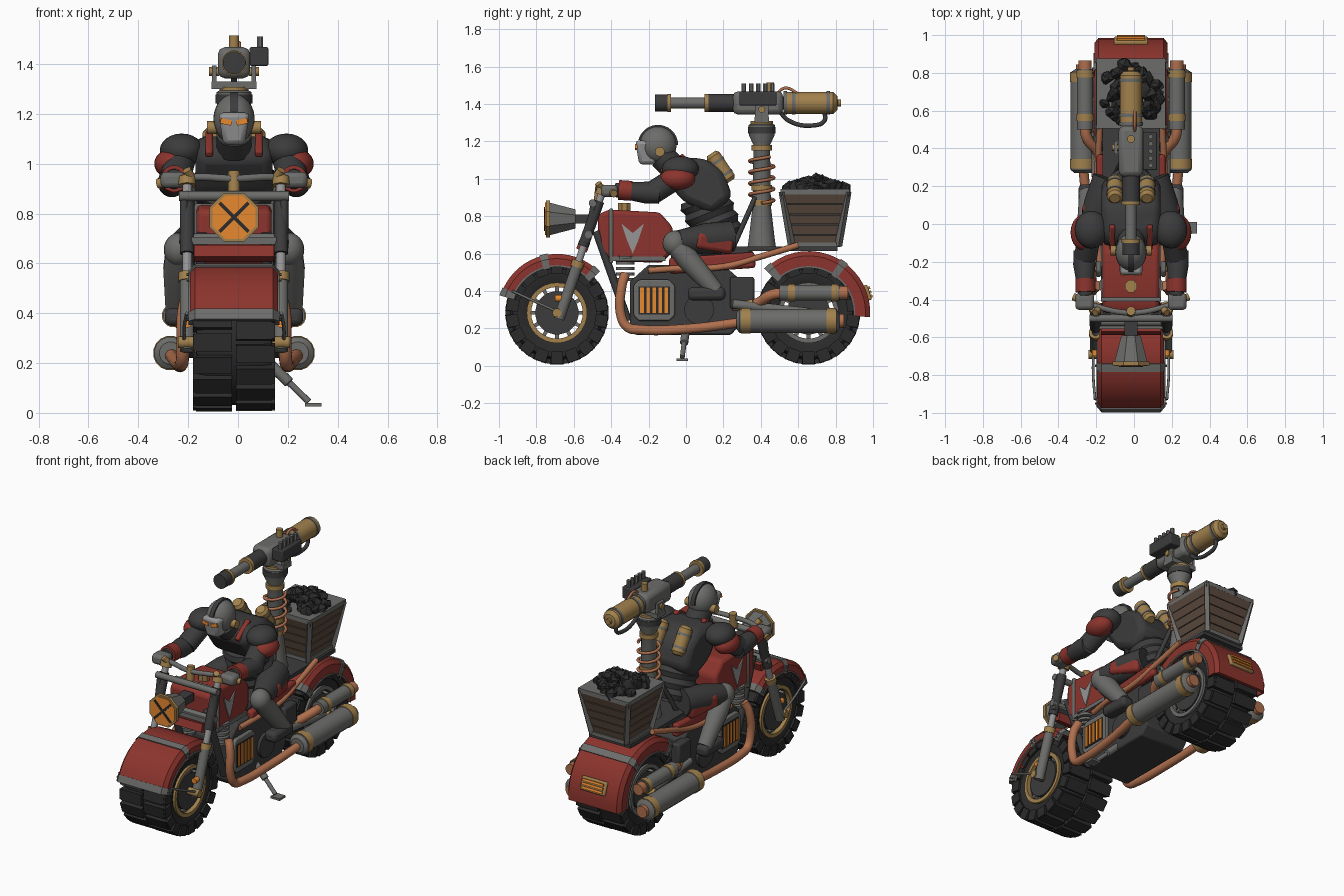
import bpy, bmesh, math, random
from mathutils import Vector, Matrix, Euler

if "Cube" in bpy.data.objects:
    bpy.data.objects.remove(bpy.data.objects["Cube"])
random.seed(4)
CENTRE = -.016


def material(name, *rgb):
    mat = bpy.data.materials.new(name)
    mat.use_nodes = True
    mat.diffuse_color = (*rgb, 1)
    mat.node_tree.nodes["Principled BSDF"].inputs["Base Color"].default_value = (*rgb, 1)
    return mat


RED = material("red paint", .26, .034, .026)
BLACK = material("black rubber", .024, .024, .024)
DARK = material("dark steel", .045, .045, .046)
GREY = material("grey steel", .15, .15, .145)
LIGHT = material("light steel", .3, .3, .3)
GOLD = material("brass", .36, .22, .075)
COPPER = material("copper", .43, .16, .075)
WOOD = material("brown planks", .105, .068, .048)
ORANGE = material("orange glow", .8, .25, .03)


def place(name, mesh, mat, mirror=False, bevel=0):
    mesh.materials.clear()
    mesh.materials.append(mat)
    mesh.shade_smooth()
    mesh.set_sharp_from_angle(angle=math.radians(35))
    ob = bpy.data.objects.new(name, mesh)
    bpy.context.scene.collection.objects.link(ob)
    ob.location.x = CENTRE
    if bevel:
        mod = ob.modifiers.new("rounded edges", "BEVEL")
        mod.width, mod.segments = bevel, 2
    if mirror:
        ob.modifiers.new("both sides", "MIRROR").use_mirror_merge = False


def finish(name, bm, mat, **options):
    bmesh.ops.recalc_face_normals(bm, faces=bm.faces[:])
    mesh = bpy.data.meshes.new(name)
    bm.to_mesh(mesh)
    bm.free()
    place(name, mesh, mat, **options)


def loft(bm, rings, closed=False):
    rings = [[bm.verts.new(p) for p in ring] for ring in rings]
    count = len(rings[0])
    for p, q in zip(rings, rings[1:] + (rings[:1] if closed else [])):
        for i in range(count):
            j = (i + 1) % count
            bm.faces.new((p[i], p[j], q[j], q[i]))
    if not closed:
        bm.faces.new(rings[0])
        bm.faces.new(rings[-1])


def add_box(bm, centre, size, rot=(0, 0, 0), top=1):
    verts = bmesh.ops.create_cube(bm, size=1)["verts"]
    for v in verts:
        if v.co.z > 0:
            v.co.x, v.co.y = v.co.x * top, v.co.y * top
    turn = Euler([math.radians(a) for a in rot]).to_matrix().to_4x4()
    bmesh.ops.transform(bm, verts=verts, matrix=Matrix.Translation(centre) @ turn @ Matrix.Diagonal((*size, 1)))


def box(name, centre, size, mat, rot=(0, 0, 0), top=1, **options):
    bm = bmesh.new()
    add_box(bm, centre, size, rot, top)
    finish(name, bm, mat, **options)


def add_rod(bm, a, b, radii, sides=16):
    a, axis = Vector(a), Vector(b) - Vector(a)
    turn = axis.to_track_quat("Z", "Y")
    if not isinstance(radii, list):
        radii = [(0, radii), (1, radii)]
    angles = [math.tau * (i + .5) / sides for i in range(sides)]
    loft(bm, [[a + axis * t + turn @ Vector((r * math.cos(g), r * math.sin(g), 0)) for g in angles]
              for t, r in radii])


def rod(name, a, b, radii, mat, sides=16, **options):
    bm = bmesh.new()
    add_rod(bm, a, b, radii, sides)
    finish(name, bm, mat, **options)


def bands(name, a, b, places, radius, width, mat, **options):
    bm = bmesh.new()
    a, axis = Vector(a), Vector(b) - Vector(a)
    for t in places:
        half = axis.normalized() * width / 2
        add_rod(bm, a + axis * t - half, a + axis * t + half, radius)
    finish(name, bm, mat, **options)


def ball(name, centre, radii, mat, **options):
    bm = bmesh.new()
    bmesh.ops.create_uvsphere(bm, u_segments=20, v_segments=12, radius=1,
                              matrix=Matrix.Translation(centre) @ Matrix.Diagonal((*radii, 1)))
    finish(name, bm, mat, **options)


def prism(name, profile, x0, x1, mat, **options):
    bm = bmesh.new()
    loft(bm, [[(x, y, z) for y, z in profile] for x in (x0, x1)])
    finish(name, bm, mat, **options)


def spin(name, profile, cy, cz, mat, start=0, end=360, steps=32, **options):
    full = end - start >= 360
    angles = [math.radians(start + (end - start) * i / steps) for i in range(steps + (not full))]
    bm = bmesh.new()
    loft(bm, [[(x, cy + r * math.cos(g), cz + r * math.sin(g)) for x, r in profile] for g in angles], full)
    finish(name, bm, mat, **options)


def tube(name, points, radius, mat, **options):
    curve = bpy.data.curves.new(name, "CURVE")
    curve.dimensions, curve.bevel_depth, curve.bevel_resolution = "3D", radius, 5
    curve.resolution_u, curve.use_fill_caps = 6, True
    spline = curve.splines.new("BEZIER")
    spline.bezier_points.add(len(points) - 1)
    for knot, p in zip(spline.bezier_points, points):
        knot.co = p
        knot.handle_left_type = knot.handle_right_type = "AUTO"
    temp = bpy.data.objects.new(name + " path", curve)
    bpy.context.scene.collection.objects.link(temp)
    graph = bpy.context.evaluated_depsgraph_get()
    mesh = bpy.data.meshes.new_from_object(temp.evaluated_get(graph))
    bpy.data.objects.remove(temp)
    place(name, mesh, mat, **options)


# Open wheels with staggered tread blocks, and fenders with bands and edge strips
def wheel(side, cy, rim):
    cz = .283
    half = [(.13, .142), (.152, .18), (.15, .236), (.12, .252)]
    spin(side + "_tyre", half + [(-x, r) for x, r in half[::-1]], cy, cz, BLACK)
    bm = bmesh.new()
    for i in range(36):
        a = math.radians(i * 10)
        x = .08 if i % 2 else -.08
        for dx, r, size in ((0, .26, (.145, .03, .072)), (math.copysign(.068, x), .24, (.034, .065, .066))):
            add_box(bm, (x + dx, cy + r * math.cos(a), cz + r * math.sin(a)), size, (i * 10, 0, 0))
    finish(side + "_tread", bm, BLACK)
    spin(side + "_rim", [(.13, .138), (.13, .162), (.157, .162), (.157, .138)], cy, cz, rim, mirror=True)
    rod(side + "_brake_disc", (-.148, cy, cz), (.148, cy, cz), .116, DARK, 24)
    bm = bmesh.new()
    for i in range(6):
        add_box(bm, (0, cy, cz), (.25, .29, .02), (i * 30, 0, 0))
    finish(side + "_spokes", bm, GREY)
    rod(side + "_hub", (-.225, cy, cz), (.225, cy, cz), .024, GOLD)


def fender(side, cy, half, inner, outer, start, end, marks):
    def shell(g):
        edge = [(half + g, inner - g), (half + g, outer - .025), (half - .02, outer + g)]
        hollow = [(half - .012, inner - g), (half - .012, outer - .025)]
        return edge + [(-x, r) for x, r in edge[::-1]] + [(-x, r) for x, r in hollow] + hollow[::-1]
    spin(side + "_fender", shell(0), cy, .283, RED, start, end, 18)
    for mark in marks:
        spin(side + "_fender_band", shell(.006), cy, .283, GREY, mark - 4, mark + 4, 2)
    strip = [(half, inner), (half, inner + .01), (half + .006, inner + .01), (half + .006, inner)]
    spin(side + "_fender_edge", strip, cy, .283, GREY, start, end, 18, mirror=True)
    bm = bmesh.new()
    for mark in marks:
        for r in (inner + .012, outer - .035):
            p = Vector((half, cy + r * math.cos(math.radians(mark)), .283 + r * math.sin(math.radians(mark))))
            add_rod(bm, p, p + Vector((.014, 0, 0)), .006, 6)
    finish(side + "_fender_rivets", bm, GREY, mirror=True)


wheel("front", -.69, GOLD)
wheel("rear", .655, GREY)
fender("front", -.69, .176, .245, .315, 45, 162, (48, 103, 159))
fender("rear", .655, .193, .24, .33, -4, 134, (55, 131))
box("tail_lamp_frame", (0, .967, .39), (.18, .03, .085), GOLD, (19, 0, 0), bevel=.008)
for row in (-.022, 0, .022):
    box("tail_lamp_strip", (0, .98 - row * .3, .393 + row), (.15, .022, .015), ORANGE, (19, 0, 0))

# Front fork, crash bars, handlebar and headlight
foot, head = (.188, -.68, .25), (.188, -.44, .95)
rod("fork_rod", foot, head, .02, LIGHT, mirror=True)
rod("fork_lower_leg", foot, (.188, -.583, .53), .03, GREY, mirror=True)
rod("fork_sleeve", (.188, -.55, .64), (.188, -.465, .88), .029, DARK, mirror=True)
bands("fork_collars", foot, head, (.42, .97), .035, .035, GOLD, mirror=True)
rod("fork_pin", (.188, -.7, .36), (.188, -.62, .36), .018, ORANGE, mirror=True)
tube("fender_stay", [(.2, -.69, .29), (.2, -.8, .34), (.19, -.93, .4)], .007, GREY, mirror=True)
for z, y in ((.87, -.5), (.7, -.52)):
    rod("crash_bar", (-.22, y, z), (.22, y, z), .02, GREY)
rod("crash_bar_upright", (.2, -.53, .66), (.2, -.49, .88), .018, DARK, mirror=True)
box("fork_bridge", (0, -.55, .64), (.32, .06, .05), RED, (-20, 0, 0))
box("fork_bridge_plate", (0, -.53, .69), (.34, .05, .03), GREY)
tube("handlebar", [(-.29, -.39, .92), (-.17, -.44, .945), (0, -.47, .94), (.17, -.44, .945), (.29, -.39, .92)], .015, GREY)
rod("steering_stem", (0, -.47, .88), (0, -.46, .97), .024, GOLD)
rod("grip_end", (.28, -.395, .925), (.305, -.385, .92), .02, GOLD, mirror=True)
rod("lever_clamp", (.175, -.455, .95), (.19, -.47, .975), .018, GOLD, mirror=True)
rod("lamp_shell", (0, -.735, .785), (0, -.59, .785), [(0, .096), (1, .055)], GREY, 8)
rod("lamp_ring", (0, -.748, .785), (0, -.728, .785), .106, GOLD, 8)
rod("lamp_glass", (0, -.753, .785), (0, -.745, .785), .094, ORANGE, 8)
for turn in (-45, 45):
    box("lamp_cross", (0, -.754, .785), (.165, .008, .014), BLACK, (0, turn, 0))
box("lamp_mount", (0, -.54, .785), (.07, .12, .05), DARK)

# Tank, engine and frame
tank = [(-.47, .62), (-.47, .81), (-.41, .835), (-.14, .82), (-.07, .74), (-.07, .61), (-.13, .55), (-.41, .56)]
prism("fuel_tank", tank, -.15, .15, RED, bevel=.02)
box("tank_front_strap", (0, -.4, .695), (.316, .022, .29), GREY, bevel=.006)
box("tank_lower_strap", (0, -.26, .572), (.316, .3, .025), GREY)
dart = [(-.345, .76), (-.285, .71), (-.225, .76), (-.255, .67), (-.285, .6), (-.315, .67)]
prism("tank_dart_plate", dart, .148, .157, LIGHT, mirror=True)
rod("filler_cap", (0, -.33, .82), (0, -.33, .87), .035, GOLD, 8)
prism("engine_block", [(-.3, .2), (-.27, .165), (.24, .165), (.29, .22), (.29, .46), (.2, .54), (-.2, .54), (-.3, .45)],
      -.16, .16, DARK, bevel=.01)
prism("engine_grille", [(-.28, .27), (-.25, .24), (-.09, .24), (-.06, .27), (-.06, .43), (-.09, .46), (-.25, .46), (-.28, .43)],
      .16, .185, GREY, mirror=True, bevel=.006)
box("grille_recess", (.183, -.17, .35), (.01, .17, .15), BLACK, mirror=True)
bm = bmesh.new()
for i in range(5):
    add_box(bm, (.188, -.235 + i * .0325, .35), (.01, .02, .135))
finish("grille_bars", bm, ORANGE, mirror=True)
rod("gear_cover", (.15, .07, .3), (.18, .07, .3), .08, DARK, 20, mirror=True)
box("side_tool_box", (.16, .3, .39), (.06, .13, .17), DARK, mirror=True, bevel=.012)
bands("cylinder_fins", (.12, -.325, .46), (.12, -.325, .58), (0, .25, .5, .75, 1), .05, .016, GREY, mirror=True)
rod("down_tube", (.13, -.48, .72), (.13, -.31, .24), .022, DARK, mirror=True)
rod("swing_arm", (.185, .25, .33), (.185, .67, .283), .025, GREY, mirror=True)
box("seat_flank", (.16, .14, .55), (.045, .46, .085), RED, (4, 0, 0), mirror=True, bevel=.015)
box("seat", (0, .14, .59), (.3, .44, .08), DARK, bevel=.03)
box("rear_deck", (0, .5, .625), (.3, .62, .025), DARK)
rod("kickstand", (.14, 0, .2), (.3, -.02, .045), [(0, .022), (.5, .022), (.52, .013), (1, .013)], GREY)
box("kickstand_foot", (.318, -.02, .033), (.065, .06, .014), GREY)

# Exhausts
tube("lower_pipe", [(.175, -.325, .49), (.198, -.343, .43), (.205, -.345, .26), (.208, -.31, .205), (.212, -.25, .193),
                    (.225, 0, .197), (.255, .32, .235)], .026, COPPER, mirror=True)
low, low_end = (.255, .27, .24), (.255, .82, .24)
rod("lower_silencer", low, low_end, [(0, .045), (.03, .066), (.97, .066), (1, .04)], GREY, mirror=True)
bands("lower_silencer_bands", low, low_end, (.09, .92), .07, .05, GOLD, mirror=True)
rod("lower_tip", low_end, (.255, .845, .24), .038, COPPER, mirror=True)
tube("upper_pipe", [(.15, .25, .32), (.17, .37, .33), (.235, .46, .38), (.243, .55, .39)], .028, COPPER, mirror=True)
up, up_end = (.243, .5, .39), (.243, .82, .39)
rod("upper_silencer", up, up_end, .043, GREY, mirror=True)
bands("upper_silencer_bands", up, up_end, (.2, .92), .047, .035, GOLD, mirror=True)
bands("upper_pipe_collar", (.15, .25, .32), (.17, .37, .33), (.8,), .035, .03, GOLD, mirror=True)
rod("upper_tip", up_end, (.243, .865, .39), .036, COPPER, mirror=True)
tube("frame_pipe", [(.165, -.2, .51), (.18, -.05, .52), (.18, .2, .53), (.17, .42, .59), (.16, .6, .645)], .017, COPPER, mirror=True)

# Crate of coal
bm = bmesh.new()
for i in range(5):
    s = .25 + i * .023
    add_box(bm, (0, .69, .672 + i * .055), (s, s, .05), top=1.08)
finish("crate_planks", bm, WOOD)
box("crate_core", (0, .69, .785), (.23, .23, .29), DARK, top=1.4)
box("crate_foot", (0, .69, .647), (.27, .27, .025), GREY)
box("crate_rim", (0, .69, .93), (.365, .37, .028), GREY)
bm = bmesh.new()
for sx in (-1, 1):
    for sy in (-1, 1):
        add_rod(bm, (sx * .125, .69 + sy * .125, .64), (sx * .173, .69 + sy * .175, .93), .02, 4)
finish("crate_corners", bm, GREY)
bm = bmesh.new()
for i in range(60):
    g, d = random.uniform(0, math.tau), .155 * math.sqrt(random.random())
    spot = (d * math.cos(g), .69 + d * math.sin(g), 1.005 - d * .4)
    bmesh.ops.create_icosphere(bm, subdivisions=1, radius=random.uniform(.026, .045), matrix=Matrix.Translation(spot))
for v in bm.verts:
    v.co += Vector([random.uniform(-.008, .008) for axis in "xyz"])
finish("coal", bm, BLACK)

# Gun post with coil
base, crown = (0, .405, .63), (0, .405, 1.3)
rod("gun_post", base, crown, [(0, .078), (.08, .07), (.33, .05), (.82, .045), (.9, .07), (.98, .072), (1, .05)], GREY)
bands("gun_post_collars", base, crown, (.36, .48, .8), .056, .03, GOLD)
bands("gun_post_cup", base, crown, (.94,), .075, .035, DARK)
bands("gun_post_cap", base, crown, (.99,), .06, .03, GOLD)
coil = [(.064 * math.cos(i * math.pi / 4), .405 + .064 * math.sin(i * math.pi / 4), .87 + i * .0075) for i in range(34)]
tube("post_coil", coil, .009, COPPER)
rod("post_strut", (.09, .25, .63), (.03, .37, .9), .014, DARK, mirror=True)

# Swivel gun
box("gun_yoke_base", (0, .405, 1.315), (.18, .08, .03), GREY)
box("gun_yoke_arm", (.08, .405, 1.35), (.018, .07, .09), GREY, mirror=True)
rod("gun_yoke_pin", (.06, .405, 1.37), (.1, .405, 1.37), .018, GOLD, mirror=True)
box("gun_body", (0, .385, 1.405), (.13, .27, .125), GREY, bevel=.028)
axis_z = 1.405
rod("gun_jacket", (0, .12, axis_z), (0, .26, axis_z), .048, DARK)
rod("gun_barrel", (0, -.12, axis_z), (0, .13, axis_z), .03, GREY)
rod("gun_muzzle", (0, -.165, axis_z), (0, -.1, axis_z), .046, DARK)
bands("gun_barrel_rings", (0, -.09, axis_z), (0, .11, axis_z), (0, 1), .05, .02, GOLD)
rod("gun_tank", (0, .52, axis_z), (0, .83, axis_z), [(0, .06), (.86, .06), (.93, .04), (.94, .018), (1, .018)], GOLD)
bands("gun_tank_bands", (0, .52, axis_z), (0, .8, axis_z), (.04, .2, .86), .064, .018, GREY)
tube("gun_hose", [(0, .5, 1.36), (0, .55, 1.31), (0, .68, 1.285), (0, .74, 1.31), (0, .74, 1.36)], .012, DARK)
tube("gun_feed_pipe", [(.02, .48, 1.45), (.02, .53, 1.485), (.02, .6, 1.455)], .008, COPPER)
rod("gun_sight", (0, .45, 1.44), (0, .45, 1.515), .02, GOLD)
box("ammo_box", (.1, .385, 1.43), (.075, .2, .075), DARK, bevel=.006)
bm = bmesh.new()
for i in range(5):
    add_rod(bm, (.105, .31 + i * .038, 1.46), (.105, .31 + i * .038, 1.51), .013, 8)
finish("ammo_rounds", bm, GREY)

# Rider torso and head
chest = [(-.13, 1.03), (-.06, 1.11), (.1, 1.11), (.2, 1.04), (.25, .9), (.14, .81), (-.02, .88)]
prism("rider_chest", chest, -.155, .155, DARK, bevel=.04)
ribs = [(i / 8, .142 if i % 2 else .126) for i in range(9)]
rod("rider_waist", (0, .09, .91), (0, .185, .67), ribs, DARK, 20)
box("chest_strap", (.1, -.07, 1.08), (.03, .15, .03), RED, (35, 0, 0), mirror=True, bevel=.008)
rod("neck_collar", (0, -.07, 1.06), (0, -.13, 1.12), .072, DARK)
ball("helmet", (0, -.15, 1.18), (.083, .1, .1), GREY)
box("face_plate", (0, -.205, 1.14), (.085, .09, .13), LIGHT, top=1.5, bevel=.02)
box("eye_slit", (.032, -.266, 1.168), (.045, .012, .022), ORANGE, (0, -12, 0), mirror=True)
spin("helmet_crest", [(-.014, .09), (-.014, .108), (.014, .108), (.014, .09)], -.15, 1.18, DARK, 0, 165, 14)
rod("ear_cup", (.07, -.14, 1.145), (.108, -.14, 1.145), .026, GOLD, mirror=True)
can, can_end = (.085, .135, 1.135), (.085, .235, .985)
rod("back_canister", can, can_end, [(0, .028), (.1, .042), (.9, .042), (1, .028)], GOLD, mirror=True)
bands("canister_bands", can, can_end, (.3, .75), .045, .015, GREY, mirror=True)

# Rider arms and legs
ball("shoulder_plate", (.21, -.03, 1.053), (.088, .1, .068), DARK, mirror=True)
ball("shoulder_rim", (.25, -.045, 1.0), (.07, .095, .06), RED, mirror=True)
rod("upper_arm", (.215, -.03, 1.02), (.24, -.17, .93), .062, DARK, mirror=True)
rod("forearm", (.25, -.14, .92), (.24, -.38, .94), [(0, .055), (.3, .06), (1, .038)], DARK, mirror=True)
rod("arm_cuff", (.242, -.29, .935), (.24, -.36, .94), .054, RED, mirror=True)
box("gloved_hand", (.245, -.41, .935), (.1, .09, .065), GREY, mirror=True, bevel=.02)
rod("thigh", (.12, .24, .69), (.215, -.04, .665), [(0, .085), (.5, .085), (1, .06)], DARK, mirror=True)
box("thigh_plate", (.205, .15, .655), (.06, .21, .085), RED, (-10, 0, 18), mirror=True, bevel=.02)
ball("knee", (.22, -.06, .655), (.062, .065, .068), GREY, mirror=True)
rod("shin", (.22, -.06, .65), (.23, .16, .4), [(0, .055), (.3, .062), (1, .045)], GREY, mirror=True)
box("boot", (.235, .11, .385), (.085, .2, .07), DARK, mirror=True, bevel=.022)
